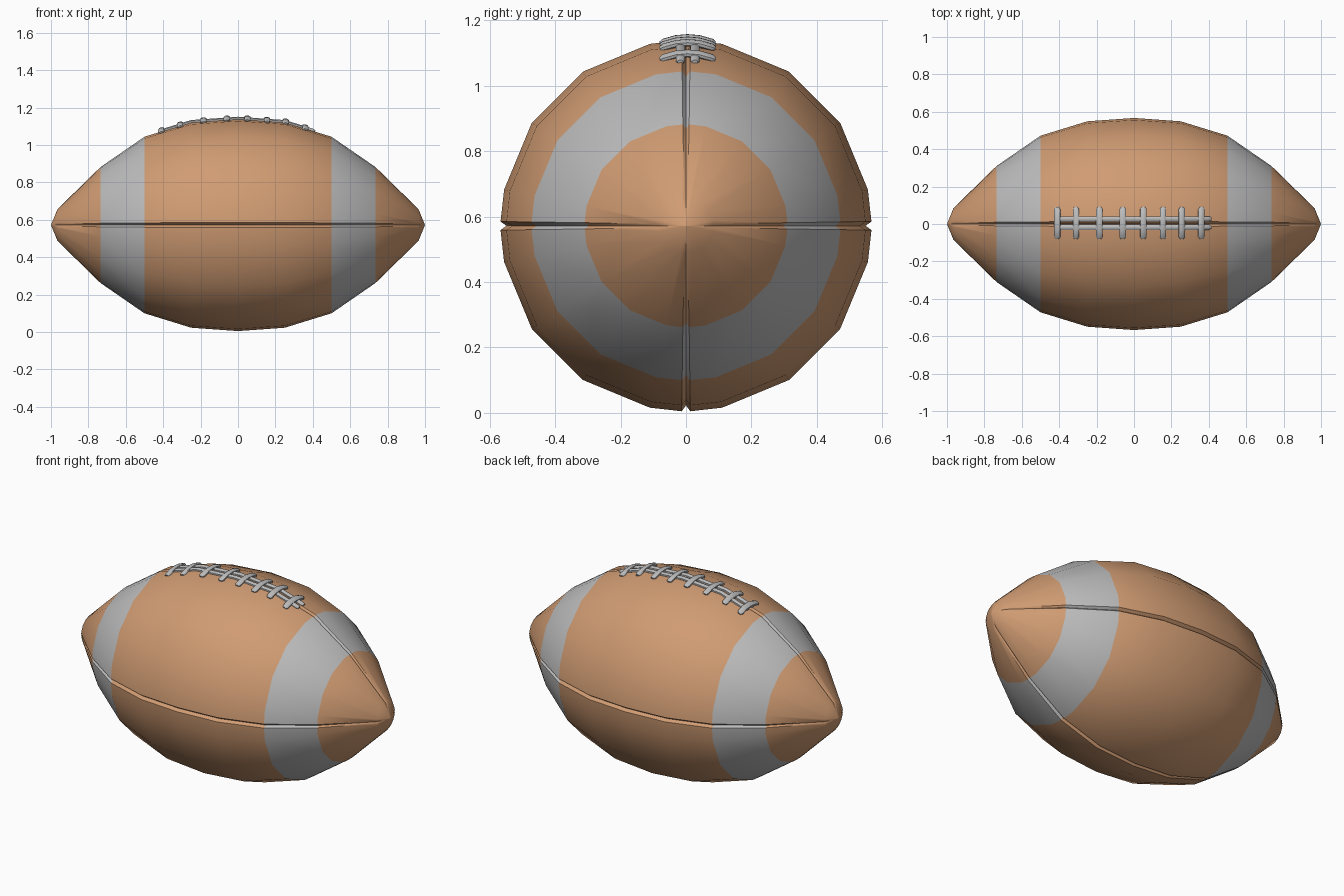
import bpy, bmesh, math
from mathutils import Vector

if "Cube" in bpy.data.objects:
    bpy.data.objects.remove(bpy.data.objects["Cube"])

CZ = 0.572  # height of the long axis
PROFILE = [(0.0, 0.567), (0.25, 0.549), (0.5, 0.472), (0.735, 0.31), (0.965, 0.085)]


def material(name, rgb):
    m = bpy.data.materials.new(name)
    m.diffuse_color = (*rgb, 1)
    m.use_nodes = True
    m.node_tree.nodes["Principled BSDF"].inputs["Base Color"].default_value = m.diffuse_color
    return m


LEATHER = material("tan leather", (0.63, 0.33, 0.17))
GREY = material("light grey", (0.50, 0.50, 0.50))


def radius(x):
    """Hull radius at distance x from the middle."""
    x = abs(x)
    for (x0, r0), (x1, r1) in zip(PROFILE, PROFILE[1:]):
        if x <= x1:
            return r0 + (r1 - r0) * (x - x0) / (x1 - x0)
    return PROFILE[-1][1]


def finish(bm, name, mats, angle):
    bmesh.ops.recalc_face_normals(bm, faces=bm.faces)
    me = bpy.data.meshes.new(name)
    bm.to_mesh(me)
    bm.free()
    ob = bpy.data.objects.new(name, me)
    bpy.context.collection.objects.link(ob)
    for m in mats:
        me.materials.append(m)
    bpy.ops.object.select_all(action='DESELECT')
    ob.select_set(True)
    bpy.context.view_layer.objects.active = ob
    bpy.ops.object.shade_smooth_by_angle(angle=math.radians(angle))
    return ob


def ring_points(r):
    """16-sided section with a narrow groove at each quarter."""
    lip = 0.013 * math.sqrt(r / 0.567)
    depth = 0.018 * math.sqrt(r / 0.567)
    pts = []
    for q in range(4):
        a = q * math.pi / 2
        u = Vector((math.cos(a), math.sin(a)))
        v = Vector((-u.y, u.x))
        pts += [u * r - v * lip, u * (r - depth), u * r + v * lip]
        for k in range(4):
            b = a + math.radians(11.25 + 22.5 * k)
            pts.append(Vector((math.cos(b), math.sin(b))) * r)
    return pts


# Ball body: lathed rings closed to a point at both ends
bm = bmesh.new()
stations = [(-x, r) for x, r in PROFILE[:0:-1]] + PROFILE
rings = [[bm.verts.new((x, p.x, CZ + p.y)) for p in ring_points(r)] for x, r in stations]
n = len(rings[0])
for a, b in zip(rings, rings[1:]):
    for i in range(n):
        j = (i + 1) % n
        bm.faces.new((a[i], a[j], b[j], b[i]))
for ring, x in ((rings[0], -1), (rings[-1], 1)):
    tip = bm.verts.new((x, 0, CZ))
    for i in range(n):
        bm.faces.new((ring[i], ring[(i + 1) % n], tip))
# Painted bands between the two outer profile stations
for f in bm.faces:
    f.material_index = int(0.5 < abs(f.calc_center_median().x) < 0.735)
finish(bm, "ball_body", [LEATHER, GREY], 40)


def sweep(bm, path, side, half_w, half_h, sides=8):
    """Flattened tube along a path, with narrowed closed ends."""
    rows = []
    for k, p in enumerate(path):
        t = (path[min(k + 1, len(path) - 1)] - path[max(k - 1, 0)]).normalized()
        up = side.cross(t).normalized()
        if up.z < 0:
            up = -up
        s = 0.6 if k in (0, len(path) - 1) else 1
        rows.append([bm.verts.new(p + side * half_w * s * math.cos(c) + up * half_h * s * math.sin(c))
                     for c in (2 * math.pi * (i + 0.5) / sides for i in range(sides))])
    for a, b in zip(rows, rows[1:]):
        for i in range(sides):
            j = (i + 1) % sides
            bm.faces.new((a[i], a[j], b[j], b[i]))
    bm.faces.new(rows[0])
    bm.faces.new(rows[-1])


# Two long laces following the top seam
bm = bmesh.new()
for y in (-0.017, 0.027):
    xs = [-0.425, -0.41, -0.33, -0.25, -0.12, 0, 0.12, 0.25, 0.33, 0.4, 0.412]
    sweep(bm, [Vector((x, y, CZ + radius(x) + 0.002)) for x in xs], Vector((0, 1, 0)), 0.015, 0.011)
finish(bm, "long_laces", [GREY], 50)

# Eight cross laces draped over them
bm = bmesh.new()
for x in (-0.41, -0.31, -0.185, -0.06, 0.05, 0.155, 0.255, 0.36):
    slope = (radius(x + 0.02) - radius(x - 0.02)) / 0.04
    along = Vector((1, 0, slope)).normalized()
    path = [Vector((x, 0.005 + y, CZ + radius(x) + h)) for y, h in
            ((-0.084, -0.006), (-0.074, -0.002), (-0.035, 0.009), (0, 0.012),
             (0.035, 0.009), (0.074, -0.002), (0.084, -0.006))]
    sweep(bm, path, along, 0.018, 0.011)
finish(bm, "cross_laces", [GREY], 50)
